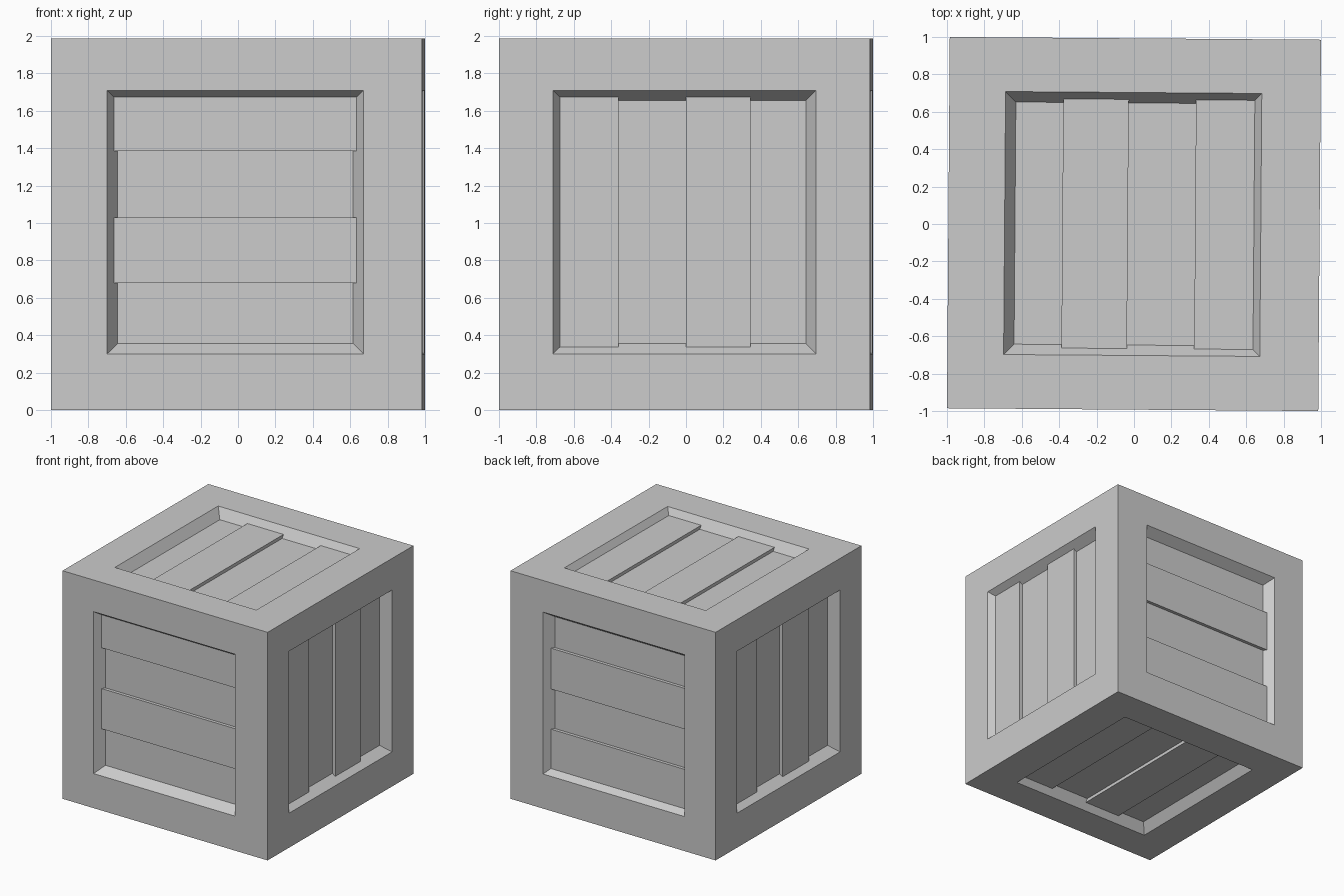
import bpy, bmesh, math
from mathutils import Vector, Matrix

if "Cube" in bpy.data.objects:
    bpy.data.objects.remove(bpy.data.objects["Cube"])

H = 0.9925                      # half the crate's side
LOW, HIGH = 0.083, 0.055        # depth of recessed and raised boards
SLOPE = 0.67                    # inward slope of the opening walls
TURN = Matrix.Translation((0, 0, H)) @ Matrix.Rotation(-0.0075, 4, 'Z')

X, Y, Z = Vector((1, 0, 0)), Vector((0, 1, 0)), Vector((0, 0, 1))
OX, OY, OZ = (-0.692, 0.678), (-0.703, 0.703), (-0.692, 0.717)
CX, CY, CZ = (-0.383, -0.033, 0.327), (-0.353, 0.006, 0.352), (-0.3125, 0.0375, 0.3925)

# name, outward normal, board direction, stacking direction,
# opening along both, board joints, which boards are raised (0 = even, 1 = odd)
SIDES = [
    ("front", -Y, X, Z, OX, OZ, CZ, 1),
    ("back", Y, X, Z, OX, OZ, CZ, 0),
    ("right", X, Z, Y, OZ, OY, CY, 0),
    ("left", -X, Z, Y, OZ, OY, CY, 1),
    ("top", Z, Y, X, OY, OX, CX, 1),
    ("bottom", -Z, Y, X, OY, OX, CX, 1),
]


def finish(name, bm):
    bmesh.ops.remove_doubles(bm, verts=bm.verts[:], dist=1e-4)
    bm.transform(TURN)
    bm.normal_update()
    me = bpy.data.meshes.new(name)
    bm.to_mesh(me)
    bm.free()
    bpy.context.collection.objects.link(bpy.data.objects.new(name, me))


def quad(bm, pts, facing):
    f = bm.faces.new([bm.verts.new(p) for p in pts])
    f.normal_update()
    if f.normal.dot(facing) < 0:
        f.normal_flip()


frame = bmesh.new()
for name, n, u, v, (u0, u1), (v0, v1), cuts, odd in SIDES:
    def at(a, b, depth):
        return u * a + v * b + n * (H - depth)

    def ring(a0, a1, b0, b1, depth):
        return [at(a0, b0, depth), at(a1, b0, depth), at(a1, b1, depth), at(a0, b1, depth)]

    # Frame border and sloped opening walls
    s = LOW * SLOPE
    outer = ring(-H, H, -H, H, 0)
    rim = ring(u0, u1, v0, v1, 0)
    floor = ring(u0 + s, u1 - s, v0 + s, v1 - s, LOW)
    centre = at((u0 + u1) / 2, (v0 + v1) / 2, 0)
    for i in range(4):
        j = (i + 1) % 4
        quad(frame, [outer[i], outer[j], rim[j], rim[i]], n)
        mid = (rim[i] + rim[j]) / 2
        quad(frame, [rim[i], rim[j], floor[j], floor[i]], centre - mid)

    # Boards, alternately recessed and raised
    edges = [v0, *cuts, v1]
    for k in range(4):
        raised = k % 2 == odd
        d = HIGH if raised else LOW
        e = d * SLOPE
        b0 = edges[k] + (e if k == 0 else 0)
        b1 = edges[k + 1] - (e if k == 3 else 0)
        bm = bmesh.new()
        quad(bm, ring(u0 + e, u1 - e, b0, b1, d), n)
        if raised:
            # Exposed long edges of the raised board
            for b, way, hidden in ((b0, -v, k == 0), (b1, v, k == 3)):
                if not hidden:
                    quad(bm, [at(u0 + e, b, d), at(u1 - e, b, d),
                              at(u1 - s, b, LOW), at(u0 + s, b, LOW)], way)
        finish(f"{name}_board_{k + 1}", bm)

finish("crate_frame", frame)
